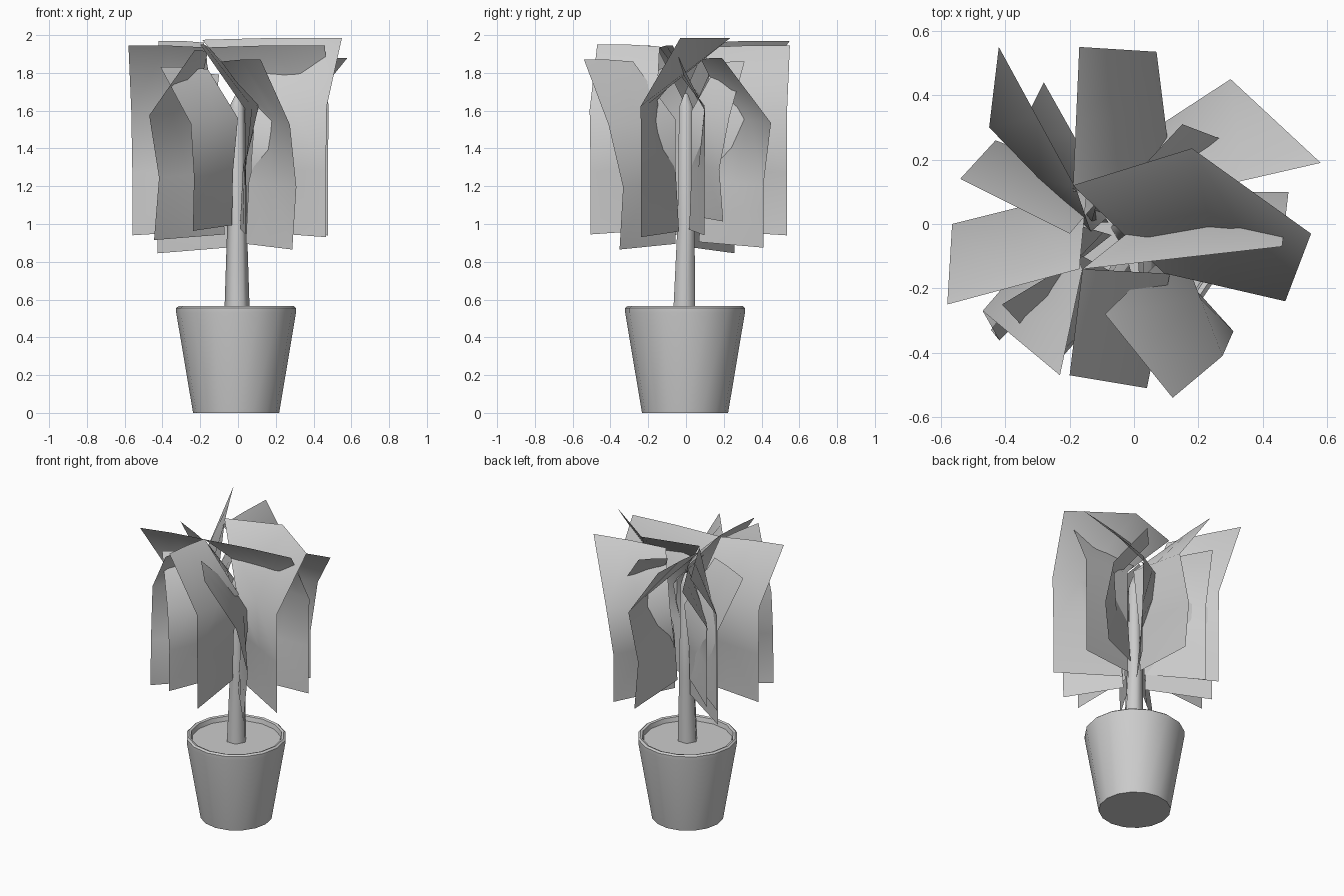
import bpy
import bmesh
import math
from mathutils import Matrix, Vector

default = bpy.data.objects.get("Cube")
if default:
    bpy.data.objects.remove(default, do_unlink=True)

# One plain grey for the whole plant
grey = bpy.data.materials.new("plain_grey")
grey.use_nodes = True
shade = (0.6, 0.6, 0.6, 1.0)
grey.diffuse_color = shade
grey.node_tree.nodes["Principled BSDF"].inputs["Base Color"].default_value = shade


def finish(name, bm, sharp_angle):
    """Turn a bmesh into a smooth shaded, coloured object."""
    bmesh.ops.recalc_face_normals(bm, faces=bm.faces)
    mesh = bpy.data.meshes.new(name)
    bm.to_mesh(mesh)
    bm.free()
    mesh.materials.append(grey)
    obj = bpy.data.objects.new(name, mesh)
    bpy.context.collection.objects.link(obj)
    bpy.ops.object.select_all(action="DESELECT")
    obj.select_set(True)
    bpy.context.view_layer.objects.active = obj
    bpy.ops.object.shade_smooth_by_angle(angle=math.radians(sharp_angle))


def lofted(name, rings, sides, sharp_angle):
    """Stack rings given as (x, y, z, radius), closing both ends."""
    bm = bmesh.new()
    loops = []
    for x, y, z, radius in rings:
        loop = []
        for i in range(sides):
            a = math.tau * i / sides
            loop.append(bm.verts.new((x + radius * math.cos(a), y + radius * math.sin(a), z)))
        loops.append(loop)
    for low, high in zip(loops, loops[1:]):
        for i in range(sides):
            j = (i + 1) % sides
            bm.faces.new((low[i], low[j], high[j], high[i]))
    bm.faces.new(loops[0][::-1])
    bm.faces.new(loops[-1])
    finish(name, bm, sharp_angle)


def leaf(name, top, crown, shoulder, height, length=1.0, shrink=0.99, turn=0, bulge=0.0):
    """Drooping sheet: top edge leans over, the rest hangs down by the trunk.
    top and crown are the outer and inner ends of the top edge; shrink and
    turn (degrees) move the outer edge of the hanging rows."""
    top, crown, shoulder = Vector(top), Vector(crown), Vector(shoulder)
    middle = (top + crown) / 2 + Vector((0, bulge))
    rows = [[(*crown, height - 0.01), (*middle, height), (*top, height)]]
    swing = (shoulder - top) * 0.42
    hang = ((0.33, 1, 0, 0.27), (0.66, shrink, turn, 0.16), (0.99, shrink, turn * 0.6, 0.14))
    for drop, outer, angle, inner in hang:
        start = shoulder * inner + swing
        end = Matrix.Rotation(math.radians(angle), 2) @ shoulder * outer
        z = height - drop * length
        rows.append([(*start.lerp(end, t), z + 0.03 * (0.5 - t)) for t in (0, 0.5, 1)])
        swing = swing * 0.2
    bm = bmesh.new()
    grid = [[bm.verts.new(co) for co in row] for row in rows]
    for upper, lower in zip(grid, grid[1:]):
        for k in range(2):
            bm.faces.new((upper[k], upper[k + 1], lower[k + 1], lower[k]))
    finish(name, bm, 180)


# Pot with rounded rim, inner wall and soil
lofted("pot", [(-0.01, -0.005, z, r) for z, r in (
    (0, 0.228), (0.53, 0.317), (0.555, 0.317), (0.565, 0.305),
    (0.56, 0.29), (0.53, 0.283))], 16, 40)

# Trunk with a blunt tip
lofted("trunk", [(-0.005, -0.01, 0.5, 0.068), (-0.005, 0, 1.0, 0.052),
                 (-0.005, 0, 1.62, 0.042), (0, 0, 1.69, 0.01)], 6, 70)

# Large leaves, going round the trunk
leaf("right_leaf", (0.46, -0.07), (-0.16, -0.14), (0.48, 0.1), 1.945)
leaf("back_right_leaf", (0.58, 0.19), (0.1, 0.08), (0.3, 0.45), 1.88, shrink=0.91)
leaf("back_leaf", (-0.17, 0.55), (-0.19, 0.1), (0.07, 0.535), 1.945, turn=8)
leaf("back_left_leaf", (-0.42, 0.55), (-0.18, 0.11), (-0.45, 0.3), 1.97)
leaf("left_rear_leaf", (-0.54, 0.14), (-0.2, -0.03), (-0.43, 0.26), 1.85)
leaf("left_leaf", (-0.58, -0.25), (-0.17, -0.14), (-0.565, 0.0), 1.945)
leaf("front_left_leaf", (-0.23, -0.47), (-0.16, -0.14), (-0.47, -0.27), 1.92, shrink=1.02, turn=11)
leaf("front_leaf", (-0.2, -0.47), (-0.16, -0.14), (0.04, -0.51), 1.95)
leaf("front_right_leaf", (0.12, -0.54), (-0.09, -0.28), (0.275, -0.41), 1.87, shrink=0.92, turn=9)
leaf("crown_leaf", (0.55, -0.03), (-0.19, 0.12), (0.47, -0.24), 1.985, 1.05, bulge=0.19)

# Small leaves, tucked between the large ones
leaf("small_right_leaf", (0.15, 0.31), (0.02, 0.17), (0.36, 0.23), 1.86, 0.84, turn=-8)
leaf("small_back_leaf", (-0.28, 0.44), (-0.1, 0.12), (-0.36, 0.28), 1.8, 0.84)
leaf("small_front_leaf", (-0.41, -0.25), (-0.16, -0.1), (-0.25, -0.42), 1.83, 0.86, turn=2)
